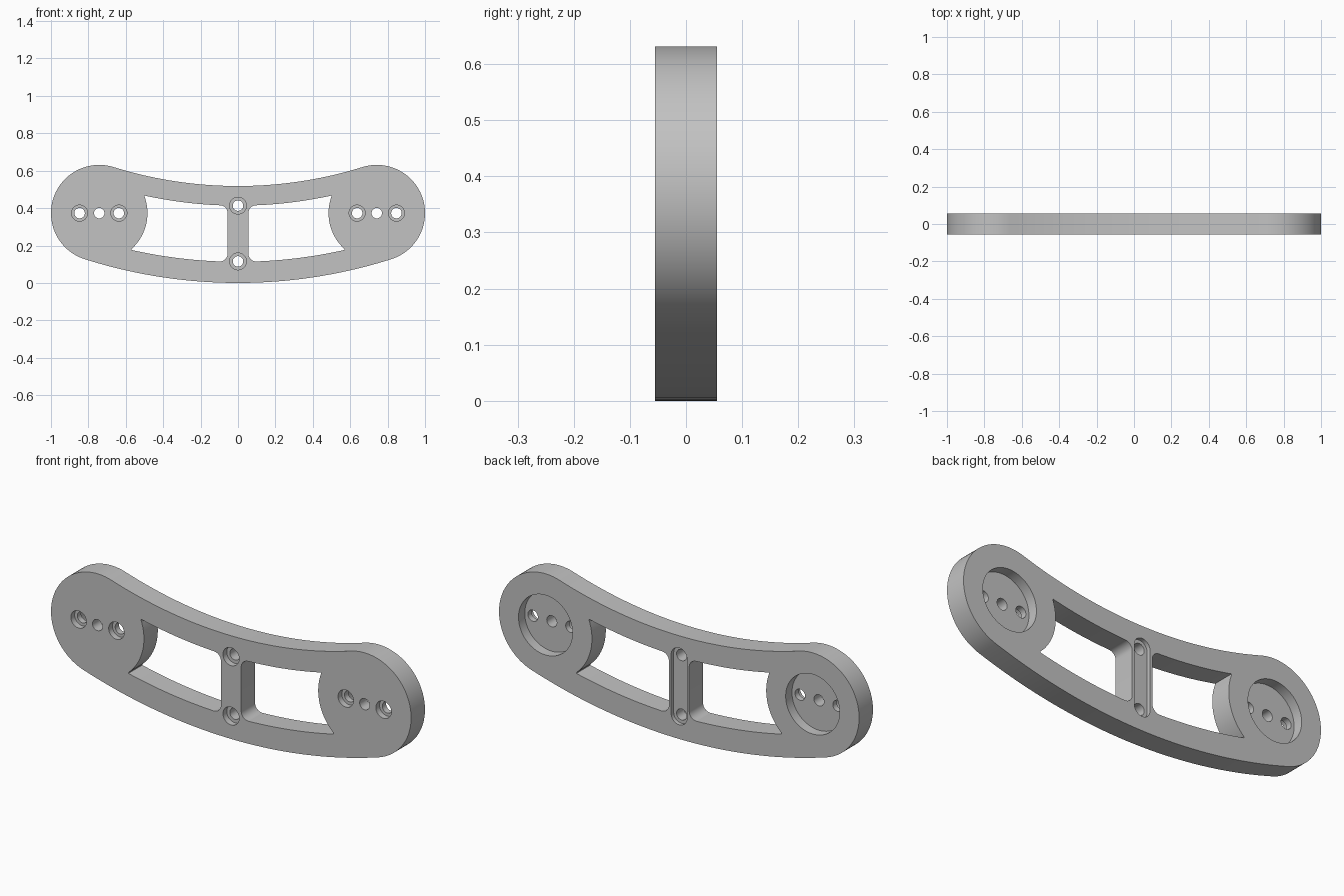
import bpy, bmesh
from math import sin, cos, pi, atan2, hypot, asin, radians

if "Cube" in bpy.data.objects:
    bpy.data.objects.remove(bpy.data.objects["Cube"], do_unlink=True)

HALF = 0.055                          # half thickness
END_X, END_Z, END_R = 0.742, 0.373, 0.258
LOW_R, TOP_R, TOP_Z = 2.71, 2.235, 2.753   # long edge arcs, centred on x = 0
PIN_Z = (0.115, 0.413)

grey = bpy.data.materials.new("machined grey")
grey.use_nodes = True
grey.diffuse_color = (0.54, 0.54, 0.54, 1)
grey.node_tree.nodes["Principled BSDF"].inputs["Base Color"].default_value = (0.54, 0.54, 0.54, 1)


def arc(cx, cz, r, a, b, n):
    return [(cx + r * cos(a + (b - a) * i / n), cz + r * sin(a + (b - a) * i / n))
            for i in range(n + 1)]


def prism(name, points, y0, y1):
    """Extrude an x-z outline from y0 to y1."""
    clean = [p for i, p in enumerate(points)
             if hypot(p[0] - points[i - 1][0], p[1] - points[i - 1][1]) > 1e-4]
    bm = bmesh.new()
    face = bm.faces.new([bm.verts.new((x, y0, z)) for x, z in clean])
    grown = bmesh.ops.extrude_face_region(bm, geom=[face])["geom"]
    for v in grown:
        if isinstance(v, bmesh.types.BMVert):
            v.co.y = y1
    bmesh.ops.recalc_face_normals(bm, faces=bm.faces)
    mesh = bpy.data.meshes.new(name)
    bm.to_mesh(mesh)
    bm.free()
    obj = bpy.data.objects.new(name, mesh)
    bpy.context.collection.objects.link(obj)
    mesh.materials.append(grey)
    return obj


def cut(points, y0, y1):
    """Cut an extruded outline out of the bracket."""
    tool = prism("cutter", points, y0, y1)
    tool.hide_render = True
    mod = bracket.modifiers.new("cut", "BOOLEAN")
    mod.operation, mod.solver, mod.object = "DIFFERENCE", "EXACT", tool
    bpy.ops.object.modifier_apply(modifier=mod.name)
    bpy.data.objects.remove(tool, do_unlink=True)


def drill(x, z, r, y0, y1, n=32):
    cut(arc(x, z, r, 0, 2 * pi, n), y0, y1)


# Curved body: round ends joined by tangent arcs
low = atan2(END_Z - LOW_R, END_X)
top = atan2(TOP_Z - END_Z, -END_X)
half = (arc(0, LOW_R, LOW_R, -pi / 2, low, 20)
        + arc(END_X, END_Z, END_R, low, top, 48)
        + arc(0, TOP_Z, TOP_R, top - pi, -pi / 2, 20))
bracket = prism("curved_bracket", half + [(-x, z) for x, z in reversed(half)], -HALF, HALF)
bpy.ops.object.select_all(action="DESELECT")
bpy.context.view_layer.objects.active = bracket
bracket.select_set(True)

# Windows either side of the central web
win_low, win_top, fil, fx = LOW_R - 0.113, TOP_R + 0.105, 0.04, 0.096
window = (arc(0, LOW_R, win_low, -pi / 2 + asin(fx / win_low), -pi / 2 + asin(0.57 / win_low), 14)
          + arc(END_X, END_Z, END_R, radians(228), radians(159.5), 18)
          + arc(0, TOP_Z, win_top, -pi / 2 + asin(0.5 / win_top), -pi / 2 + asin(fx / win_top), 14)
          + arc(fx, 0.375, fil, pi / 2, pi, 8)
          + arc(fx, 0.155, fil, pi, 1.5 * pi, 8))

for side in (-1, 1):
    cut([(side * x, z) for x, z in window], -0.1, 0.1)
    # Round pocket at the back, then the row of three holes
    drill(side * END_X, END_Z, 0.15, HALF - 0.05, 0.1, 64)
    for dx in (-0.105, 0, 0.105):
        drill(side * END_X + dx, END_Z, 0.028, -0.1, 0.1)
        if dx:
            drill(side * END_X + dx, END_Z, 0.043, -0.1, -HALF + 0.03)

# Slot on the back of the web, with counterbored holes
cut(arc(0, PIN_Z[1], 0.044, 0, pi, 16) + arc(0, PIN_Z[0], 0.044, pi, 2 * pi, 16), HALF - 0.02, 0.1)
for z in PIN_Z:
    drill(0, z, 0.028, -0.1, 0.1)
    drill(0, z, 0.045, -0.1, -HALF + 0.03)

bpy.ops.object.shade_smooth_by_angle(angle=radians(30))
